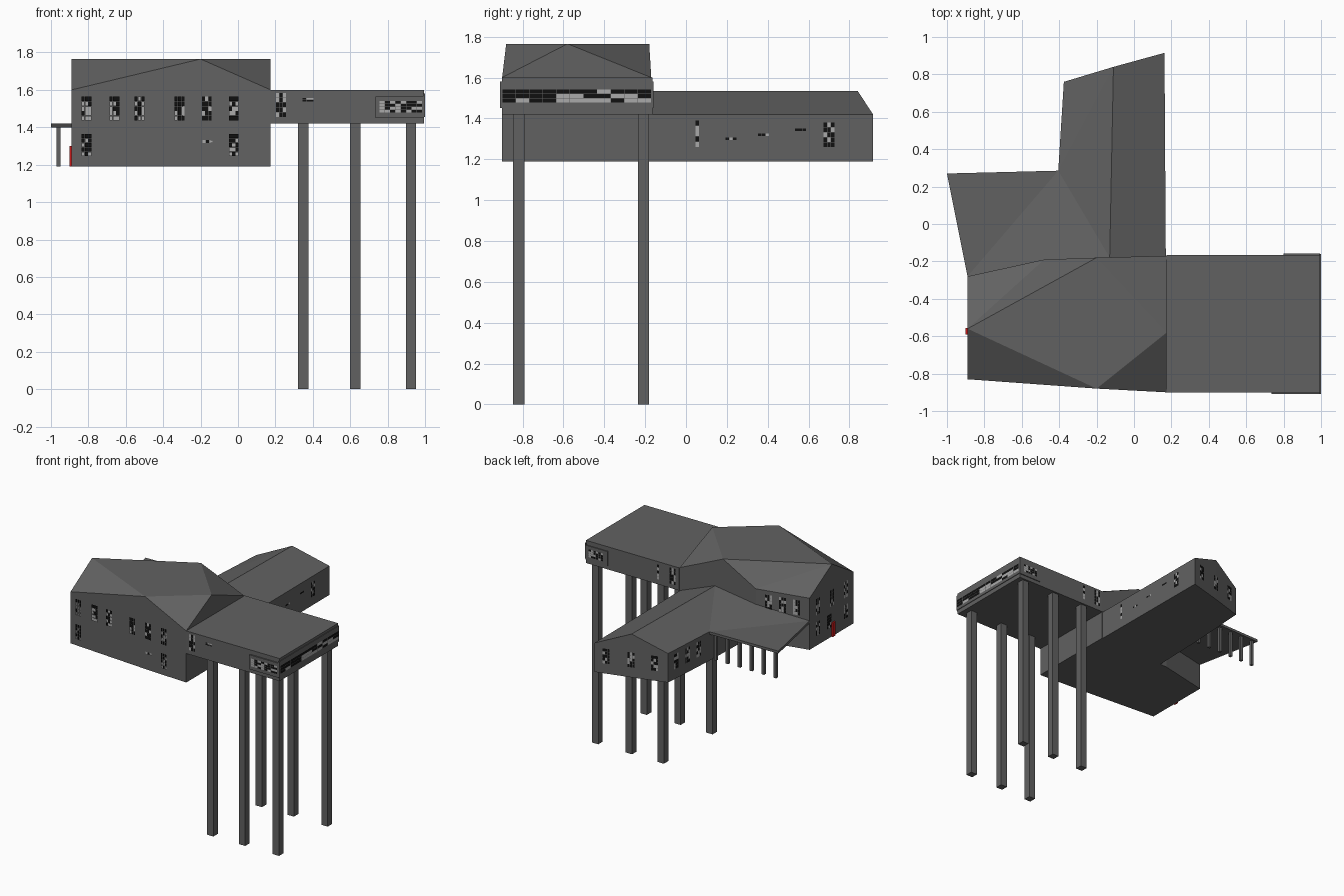
import bpy, random
from mathutils import Vector

if "Cube" in bpy.data.objects:
    bpy.data.objects.remove(bpy.data.objects["Cube"])

random.seed(4)


def material(name, rgb):
    m = bpy.data.materials.new(name)
    m.diffuse_color = (*rgb, 1)
    m.use_nodes = True
    m.node_tree.nodes["Principled BSDF"].inputs["Base Color"].default_value = m.diffuse_color
    return m


WALL = material("wall_grey", (0.12, 0.12, 0.12))
DARK = material("dark_glass", (0.005, 0.005, 0.005))
LIT = material("light_glass", (0.4, 0.4, 0.4))
RED = material("door_red", (0.6, 0.01, 0.01))


def mesh(name, verts, faces, mats=(WALL,)):
    me = bpy.data.meshes.new(name)
    me.from_pydata(verts, [], faces)
    for m in mats:
        me.materials.append(m)
    ob = bpy.data.objects.new(name, me)
    bpy.context.collection.objects.link(ob)
    return ob


def body(name, loop, roof, base):
    """Walls around a counter-clockwise outline with its own top heights, plus roof and floor."""
    n = len(loop)
    verts = list(loop) + [(x, y, base) for x, y, z in loop]
    walls = [(i, i + n, (i + 1) % n + n, (i + 1) % n) for i in range(n)]
    return mesh(name, verts, walls + roof + [tuple(range(2 * n - 1, n - 1, -1))])


def box(name, lo, hi, mat=WALL):
    (a, b, c), (d, e, f) = lo, hi
    v = [(x, y, z) for z in (c, f) for x, y in ((a, b), (d, b), (d, e), (a, e))]
    f = [(3, 2, 1, 0), (4, 5, 6, 7), (0, 1, 5, 4), (1, 2, 6, 5), (2, 3, 7, 6), (3, 0, 4, 7)]
    return mesh(name, v, f, (mat,))


def window(a, b, t, z, w=0.055, h=0.13, cols=3, rows=5, out=0.004):
    """Grid of dark and light panes on the wall from a to b, at distance t along it."""
    a, b = Vector(a), Vector(b)
    d = (b - a).normalized()
    p = a + d * t + Vector((d.y, -d.x)) * out
    verts, faces = [], []
    cw, ch = w / cols, h / rows
    for i in range(cols):
        for j in range(rows):
            u0, v0 = -w / 2 + i * cw + 0.001, z - h / 2 + j * ch + 0.001
            u1, v1 = u0 + cw - 0.002, v0 + ch - 0.002
            k = len(verts)
            for u, v in ((u0, v0), (u1, v0), (u1, v1), (u0, v1)):
                q = p + d * u
                verts.append((q.x, q.y, v))
            faces.append((k, k + 1, k + 2, k + 3))
    ob = mesh("window", verts, faces, (DARK, LIT))
    for f in ob.data.polygons:
        f.material_index = int(random.random() < 0.4)


# main house with a gable on every side
EAVE, TOP, BASE = 1.60, 1.765, 1.19
main = [(-.89, -.83, EAVE), (-.20, -.88, TOP), (.175, -.90, EAVE),
        (.175, -.58, TOP), (.175, -.17, EAVE), (-.20, -.18, TOP),
        (-.48, -.19, EAVE), (-.89, -.28, EAVE), (-.89, -.56, TOP)]
body("main_house", main,
     [(0, 1, 8), (1, 2, 3), (1, 3, 8), (3, 4, 5), (3, 5, 8), (5, 6, 8), (6, 7, 8)], BASE)

# rear wing with a pitched roof
rear = [(-.13, -.18, 1.535), (.17, -.17, 1.42), (.163, .915, 1.42), (-.11, .84, 1.535),
        (-.375, .76, 1.42), (-.405, .285, 1.42), (-.42, -.19, 1.42)]
body("rear_wing", list(rear), [(0, 1, 2, 3), (0, 3, 5), (3, 4, 5), (0, 5, 6)], BASE)

# roof over the side porch, running up to the rear ridge
mesh("porch_link_roof", [(-.13, -.18, 1.535), (-.405, .285, 1.42), (-.89, -.28, 1.42)], [(0, 1, 2)])
body("porch_roof", [(-.89, -.28, 1.42), (-.42, -.19, 1.42), (-.405, .285, 1.42), (-1, .27, 1.42)],
     [(0, 1, 2, 3)], 1.40)
for i in range(6):
    x = -.96 + i * .105
    box("porch_post", (x - .011, .235, BASE), (x + .011, .257, 1.40))

# raised wing on tall pillars
box("raised_wing", (.175, -.90, 1.42), (.995, -.165, 1.60))
for x in (.348, .628, .925):
    for y in (-.818, -.208):
        box("pillar", (x - .028, y - .028, 0), (x + .028, y + .028, 1.42))

# window surrounds wrapping the end of the raised wing
box("front_surround", (.735, -.91, 1.45), (.995, -.90, 1.565))
box("end_surround", (.99, -.91, 1.455), (1.0, -.16, 1.58))
box("back_surround", (.80, -.165, 1.45), (.995, -.158, 1.565))
window((.735, -.91), (1, -.91), .135, 1.51, .23, .065, 8, 4)
window((1, -.91), (1, -.16), .375, 1.51, .73, .065, 11, 3, .001)
window((1, -.158), (.8, -.158), .1, 1.51, .13, .065, 6, 4)

# front windows
fa, fb = (-.89, -.83), (.175, -.90)
for x in (-.81, -.66, -.525, -.31, -.165, -.02):
    window(fa, fb, x + .89, 1.50, out=.012)
for x in (-.81, -.02):
    window(fa, fb, x + .89, 1.305, h=.12, out=.012)
window(fa, fb, .73, 1.325, .055, .018, 3, 1, .012)
window((.175, -.90), (1, -.90), .055, 1.52)
window((.175, -.90), (1, -.90), .20, 1.547, .06, .022, 3, 2)

# left side windows and door
la, lb = (-.89, -.28), (-.89, -.83)
for t in (.10, .275, .45):
    window(la, lb, t, 1.50)
for t in (.10, .24, .45):
    window(la, lb, t, 1.325, h=.11)
box("door", (-.902, -.59, BASE), (-.885, -.555, 1.30), RED)

# windows at the back of the main house and raised wing
for t in (.10, .21, .32):
    window((-.48, -.19), (-.89, -.28), t, 1.51, h=.12)
window((1, -.165), (.175, -.165), .77, 1.52)
window((1, -.165), (.175, -.165), .64, 1.52, .02, .12, 1, 5)

# rear wing windows, right side, end and left side
ra, rb = (.17, -.17), (.163, .915)
window(ra, rb, .225, 1.325, .018, .13, 1, 5)
for y, z in ((.22, 1.30), (.38, 1.32), (.56, 1.345)):
    window(ra, rb, y + .17, z, .055, .015, 3, 1)
window(ra, rb, .87, 1.32, h=.12)
for t in (.09, .28, .46):
    window((.163, .915), (-.375, .76), t, 1.33, h=.12, out=.006)
for t in (.09, .22, .35):
    window((-.375, .76), (-.405, .285), t, 1.33, h=.12)
